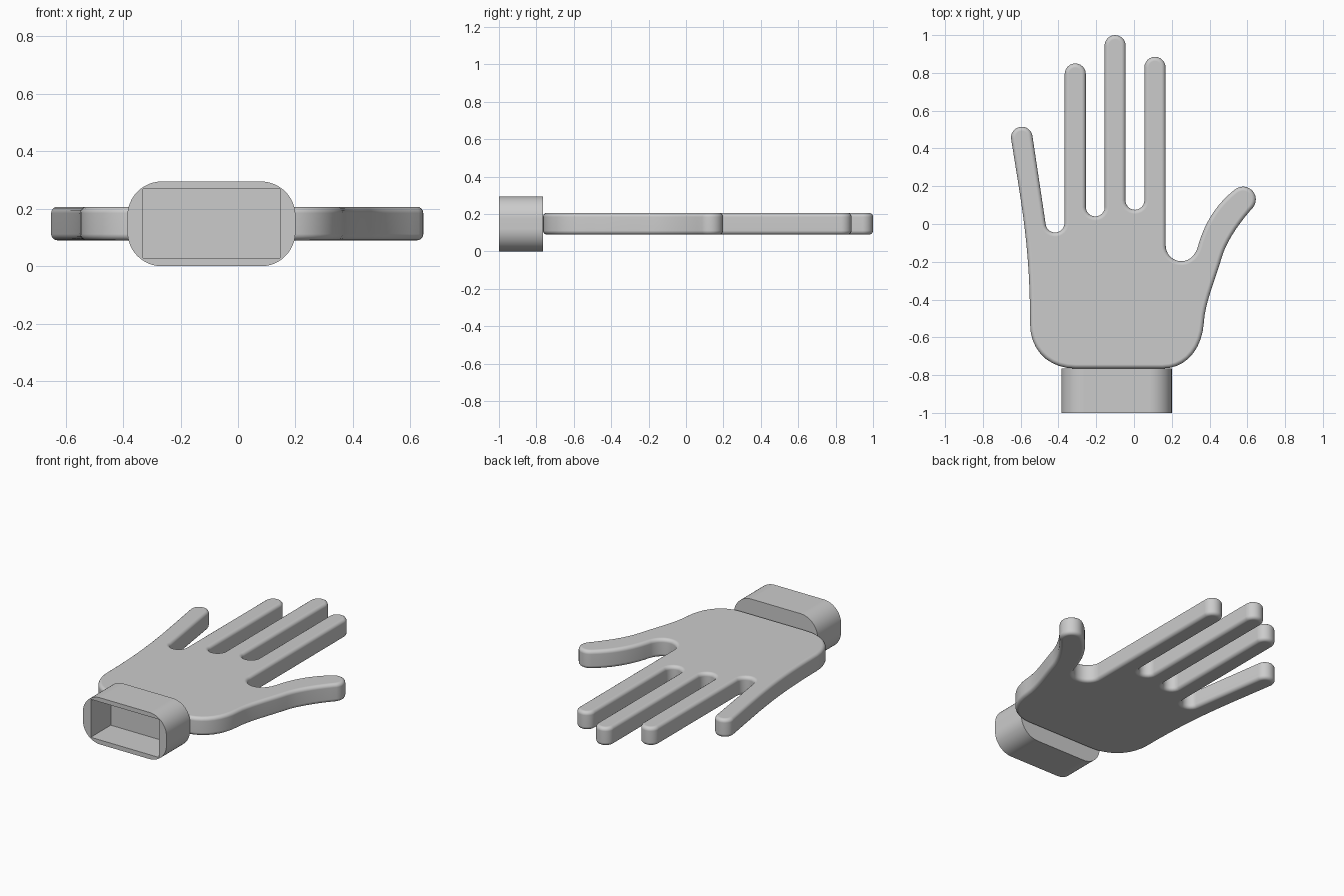
import bpy, bmesh
from math import cos, sin, radians
from mathutils import Vector
from mathutils.geometry import interpolate_bezier

cube = bpy.data.objects.get("Cube")
if cube:
    bpy.data.objects.remove(cube, do_unlink=True)

grey = bpy.data.materials.new("plain grey")
grey.use_nodes = True
grey.diffuse_color = (0.6, 0.6, 0.6, 1)
grey.node_tree.nodes["Principled BSDF"].inputs["Base Color"].default_value = (0.6, 0.6, 0.6, 1)


def arc(cx, cy, r, start, end, steps=12):
    angles = [radians(start + (end - start) * i / steps) for i in range(steps + 1)]
    return [(cx + r * cos(a), cy + r * sin(a)) for a in angles]


def bend(a, b, c, d, steps=10):
    points = interpolate_bezier(*[Vector((*p, 0)) for p in (a, b, c, d)], steps)
    return [(p.x, p.y) for p in points]


def finish(name, bm):
    bmesh.ops.recalc_face_normals(bm, faces=bm.faces)
    mesh = bpy.data.meshes.new(name)
    bm.to_mesh(mesh)
    bm.free()
    mesh.materials.append(grey)
    obj = bpy.data.objects.new(name, mesh)
    bpy.context.collection.objects.link(obj)
    bpy.ops.object.select_all(action='DESELECT')
    obj.select_set(True)
    bpy.context.view_layer.objects.active = obj
    bpy.ops.object.shade_smooth_by_angle(angle=radians(35))
    normals = obj.modifiers.new("even shading", 'WEIGHTED_NORMAL')
    normals.keep_sharp = True
    return obj


# Hand outline, counterclockwise: heel and thumb
outline = bend((0.15, -0.765), (0.27, -0.765), (0.36, -0.67), (0.37, -0.52))
outline += bend((0.37, -0.52), (0.375, -0.42), (0.435, -0.28), (0.465, -0.175))
outline += bend((0.465, -0.175), (0.49, -0.09), (0.56, 0.01), (0.629, 0.086))
outline += arc(0.577, 0.13, 0.068, -40, 130)
outline += bend((0.533, 0.182), (0.43, 0.1), (0.37, 0), (0.335, -0.13))
outline += bend((0.335, -0.13), (0.32, -0.17), (0.29, -0.197), (0.25, -0.197))
outline += bend((0.25, -0.197), (0.205, -0.197), (0.168, -0.16), (0.168, -0.115))

# Three straight fingers, each followed by the gap beside it
for x, tip, gap_x, gap_y, gap_end in ((0.111, 0.885, 0.005, 0.075, -180),
                                      (-0.1, 1.0, -0.205, 0.04, -180),
                                      (-0.311, 0.85, -0.418, -0.045, -172)):
    outline += arc(x, tip - 0.056, 0.056, 0, 180)
    outline += arc(gap_x, gap_y + 0.05, 0.05, 0, gap_end)

# Little finger and outer side of the palm
outline += arc(-0.594, 0.458, 0.057, 8, 188)
outline += bend((-0.65, 0.45), (-0.60, 0.12), (-0.55, -0.1), (-0.55, -0.53), 14)
outline += bend((-0.55, -0.53), (-0.55, -0.67), (-0.45, -0.765), (-0.31, -0.765))

# Extrude the outline and round its rims
points = []
for p in outline:
    if not points or (Vector(p) - Vector(points[-1])).length > 0.006:
        points.append(p)
bm = bmesh.new()
base = bm.faces.new([bm.verts.new((x, y, 0.09)) for x, y in points])
top = bmesh.ops.extrude_face_region(bm, geom=[base], use_keep_orig=True)
bmesh.ops.translate(bm, vec=(0, 0, 0.117),
                    verts=[g for g in top["geom"] if isinstance(g, bmesh.types.BMVert)])
rims = [e for e in bm.edges if abs(e.verts[0].co.z - e.verts[1].co.z) < 0.01]
bmesh.ops.bevel(bm, geom=rims, offset=0.022, segments=4, profile=0.5,
                affect='EDGES', clamp_overlap=False)
finish("hand", bm)

# Wrist cuff: rounded box with a rectangular pocket in the front
left, right, height, radius = -0.385, 0.2, 0.295, 0.12
section = []
for x, z, start in ((right - radius, radius, -90), (right - radius, height - radius, 0),
                    (left + radius, height - radius, 90), (left + radius, radius, 180)):
    section += arc(x, z, radius, start, start + 90)
pocket = [(-0.33, 0.028), (0.147, 0.028), (0.147, 0.268), (-0.33, 0.268)]

bm = bmesh.new()
front_edges = []
for profile, depth in ((section, 0.235), (pocket, 0.2)):
    front = [bm.verts.new((x, -1, z)) for x, z in profile]
    back = [bm.verts.new((x, -1 + depth, z)) for x, z in profile]
    for i in range(len(profile)):
        j = (i + 1) % len(profile)
        bm.faces.new((front[i], front[j], back[j], back[i]))
        front_edges.append(bm.edges.get((front[i], front[j])))
    bm.faces.new(back)
bmesh.ops.triangle_fill(bm, edges=front_edges, use_beauty=True)
finish("wrist_cuff", bm)
